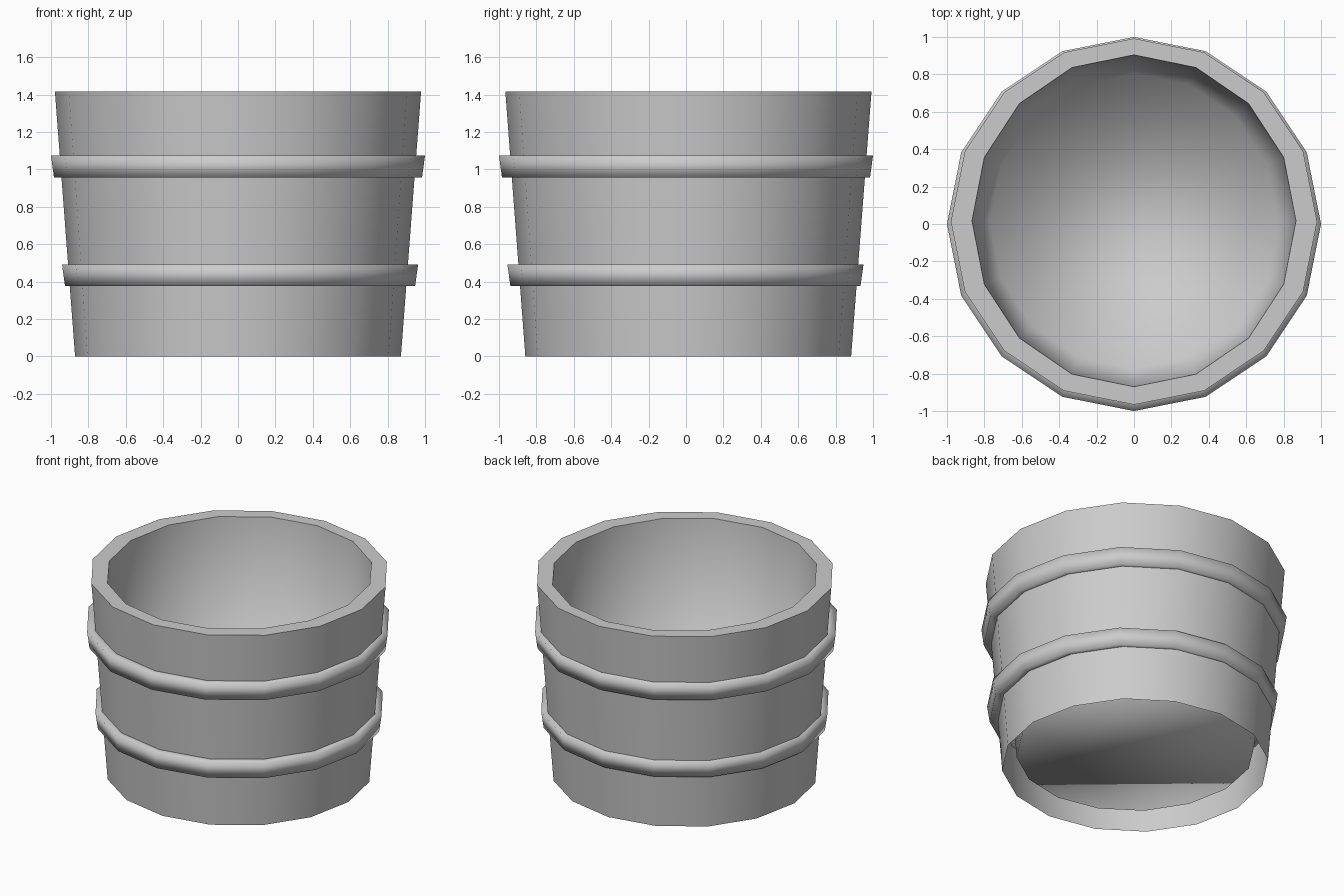
import bpy, bmesh, math

SIDES = 16

cube = bpy.data.objects.get("Cube")
if cube:
    bpy.data.objects.remove(cube, do_unlink=True)

grey = bpy.data.materials.new("plain grey")
grey.use_nodes = True
colour = (0.6, 0.6, 0.6, 1)
grey.diffuse_color = colour
grey.node_tree.nodes["Principled BSDF"].inputs["Base Color"].default_value = colour


def loft(name, rings, closed=False, floor=False, sharp_rings=()):
    """Skin a stack of polygon rings given as (radius x, radius y, centre x, centre y, z)."""
    bm = bmesh.new()
    loops = []
    for rx, ry, cx, cy, z in rings:
        angles = [math.tau * i / SIDES for i in range(SIDES)]
        loops.append([bm.verts.new((cx + rx * math.cos(a), cy + ry * math.sin(a), z))
                      for a in angles])
    pairs = list(zip(loops, loops[1:]))
    if closed:
        pairs.append((loops[-1], loops[0]))
    for low, high in pairs:
        for i in range(SIDES):
            j = (i + 1) % SIDES
            bm.faces.new((low[i], low[j], high[j], high[i]))
    if floor:
        bm.faces.new(loops[-1])
    for face in bm.faces:
        face.smooth = True
    for r in sharp_rings:
        for i in range(SIDES):
            bm.edges.get((loops[r][i], loops[r][(i + 1) % SIDES])).smooth = False
    mesh = bpy.data.meshes.new(name)
    bm.to_mesh(mesh)
    bm.free()
    mesh.materials.append(grey)
    obj = bpy.data.objects.new(name, mesh)
    bpy.context.collection.objects.link(obj)
    return obj


# Tapered tub: outer wall, flat rim, inner wall and raised floor, open underneath
loft("tub", [
    (0.871, 0.871, 0, 0.012, 0),
    (0.979, 0.979, 0, 0.013, 1.417),
    (0.866, 0.887, 0, 0.017, 1.417),
    (0.77, 0.79, 0, 0.015, 0.105),
], floor=True, sharp_rings=(1, 2))


# Soft-shaded hoops around the wall
def hoop(name, inner, low_radius, high_radius, low, high, cx, cy):
    profile = [(inner, low), (low_radius, low), (high_radius, high), (inner, high)]
    loft(name, [(r, r, cx, cy, z) for r, z in profile], closed=True)


hoop("upper_hoop", 0.9, 0.984, 1.0, 0.957, 1.075, 0, 0)
hoop("lower_hoop", 0.855, 0.936, 0.952, 0.377, 0.492, 0.011, -0.003)
